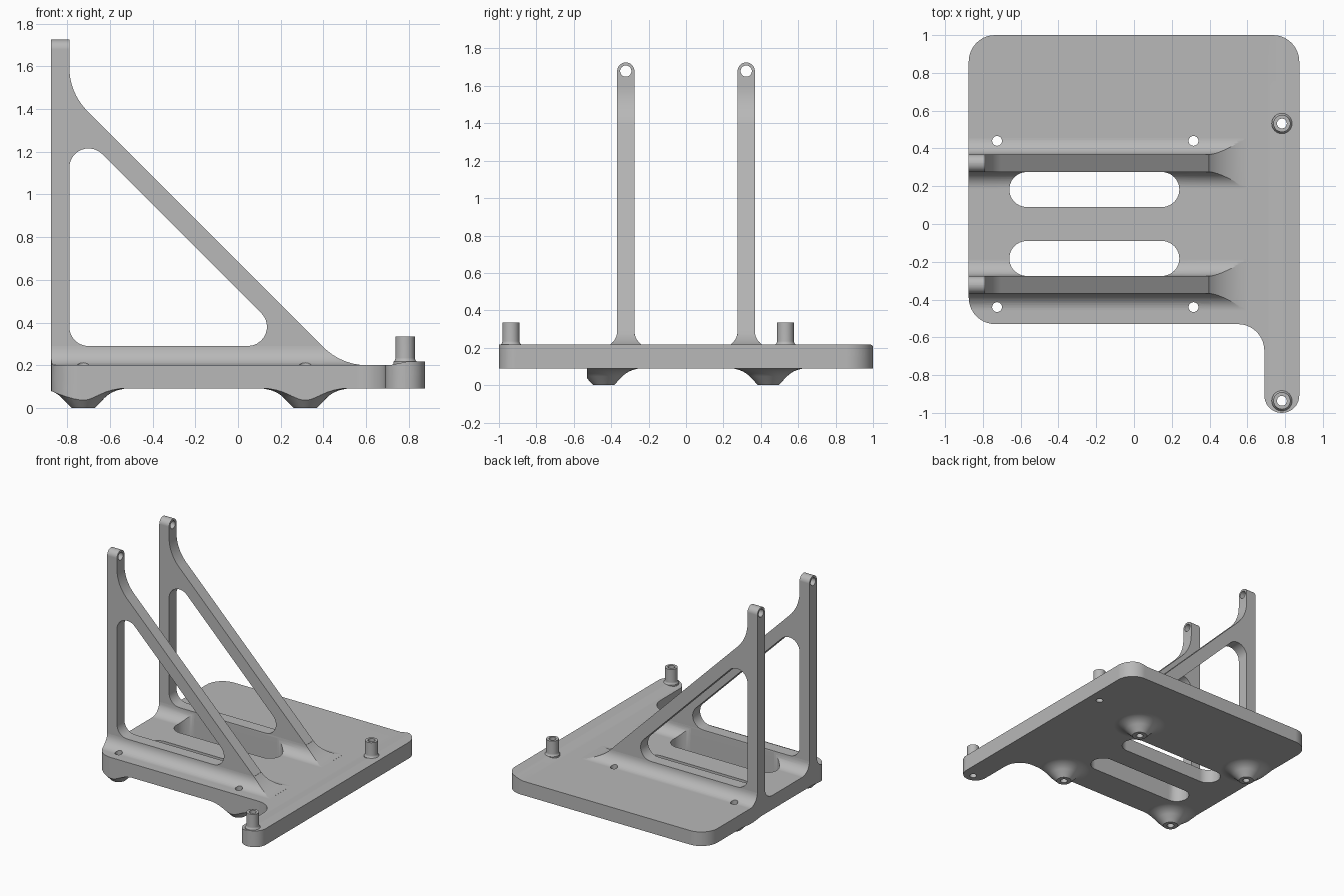
import bpy, bmesh
from math import sin, cos, pi, sqrt, tan
from mathutils import Vector

if "Cube" in bpy.data.objects:
    bpy.data.objects.remove(bpy.data.objects["Cube"], do_unlink=True)

grey = bpy.data.materials.new("matte grey")
grey.use_nodes = True
COLOUR = (0.48, 0.48, 0.48, 1)
grey.diffuse_color = COLOUR
grey.node_tree.nodes["Principled BSDF"].inputs["Base Color"].default_value = COLOUR

TOP, BOTTOM = 0.2, 0.09
HALF, WALL_Y, FOOT = 0.046, 0.322, 0.09   # wall half thickness, offset, foot fillet
SILL = TOP + FOOT


def loft(name, rings):
    """Closed solid skinned through rings of equal length."""
    bm = bmesh.new()
    loops = [[bm.verts.new(p) for p in ring] for ring in rings]
    n = len(loops[0])
    for a, b in zip(loops, loops[1:]):
        for i in range(n):
            j = (i + 1) % n
            bm.faces.new((a[i], a[j], b[j], b[i]))
    bm.faces.new(loops[0])
    bm.faces.new(loops[-1])
    bmesh.ops.recalc_face_normals(bm, faces=bm.faces)
    mesh = bpy.data.meshes.new(name)
    bm.to_mesh(mesh)
    bm.free()
    mesh.materials.append(grey)
    obj = bpy.data.objects.new(name, mesh)
    bpy.context.collection.objects.link(obj)
    return obj


def prism(name, pts, axis, lo, hi):
    """Extrude a 2D outline along x, y or z."""
    place = {"x": lambda p, d: (d, p[0], p[1]),
             "y": lambda p, d: (p[0], d, p[1]),
             "z": lambda p, d: (p[0], p[1], d)}[axis]
    return loft(name, [[place(p, d) for p in pts] for d in (lo, hi)])


def turned(name, x, y, profile, sides=40):
    """Round part about a vertical axis from (radius, z) pairs."""
    return loft(name, [[(x + r * cos(2 * pi * i / sides), y + r * sin(2 * pi * i / sides), z)
                        for i in range(sides)] for r, z in profile])


def rounded(corners, steps=10):
    """Outline with each (x, y, radius) corner replaced by an arc."""
    out = []
    for i, (x, y, r) in enumerate(corners):
        p = Vector((x, y))
        if not r:
            out.append(p)
            continue
        a = (Vector(corners[i - 1][:2]) - p).normalized()
        b = (Vector(corners[(i + 1) % len(corners)][:2]) - p).normalized()
        half = a.angle(b) / 2
        centre = p + (a + b).normalized() * r / sin(half)
        start, end = p + a * r / tan(half) - centre, p + b * r / tan(half) - centre
        sweep = pi - 2 * half
        for k in range(steps + 1):
            t = k / steps
            out.append(centre + (start * sin((1 - t) * sweep) + end * sin(t * sweep)) / sin(sweep))
    return out


def combine(obj, other, operation, keep=False):
    mod = obj.modifiers.new("combine", "BOOLEAN")
    mod.operation, mod.solver, mod.object = operation, "EXACT", other
    bpy.context.view_layer.objects.active = obj
    bpy.ops.object.modifier_apply(modifier=mod.name)
    if not keep:
        bpy.data.objects.remove(other, do_unlink=True)


# Base plate with a narrow arm reaching forward
outline = rounded([(-0.875, 1, 0.14), (-0.875, -0.53, 0.14), (0.69, -0.53, 0.14),
                   (0.69, -1, 0.092), (0.875, -1, 0.092), (0.875, 1, 0.14)])
base = prism("base_plate", outline, "z", BOTTOM, TOP)
trim = prism("outline_trim", outline, "z", -0.5, 1)
trim.hide_render = True


def add_trimmed(part):
    combine(part, trim, "INTERSECT", keep=True)
    combine(base, part, "UNION")


# Raised strip along the left edge
add_trimmed(prism("edge_strip", [(0.71, 0.15), (0.71, TOP), (0.79, 0.217), (0.9, 0.217), (0.9, 0.15)],
                  "y", -1.1, 1.1))


def foot_section(x, y, top):
    """Flared wall foot, cut off at the given height."""
    end = FOOT - sqrt(FOOT ** 2 - (SILL - top) ** 2)
    side = []
    for k in range(11):
        a = pi / 2 * k / 10
        z = min(SILL - FOOT * cos(a), top)
        side.append((HALF + max(FOOT * (1 - sin(a)), end), z))
    side.insert(0, (HALF + FOOT, 0.15))
    return [(x, y + w, z) for w, z in side] + [(x, y - w, z) for w, z in reversed(side)]


# Filleted wall feet, running out into the plate
for s in (-1, 1):
    rings = [foot_section(-0.9, s * WALL_Y, SILL)]
    for k in range(13):
        x = 0.396 + 0.196 * k / 12
        top = min(SILL - 0.0005, 0.49 - sqrt(0.29 ** 2 - (x - 0.605) ** 2))
        rings.append(foot_section(x, s * WALL_Y, top))
    add_trimmed(loft("wall_foot", rings))

# Flared mounting pads underneath
pad = [(0.055, 0), (0.1, 0.047), (0.115, 0.06), (0.135, 0.073), (0.16, 0.083),
       (0.195, 0.0905), (0.195, 0.13)]
holes = [(x, y) for x in (-0.725, 0.315) for y in (-0.44, 0.44)]
for x, y in holes:
    add_trimmed(turned("mounting_pad", x, y, pad))

# Hollow standoffs on the strip
posts = [(0.783, 0.532), (0.783, -0.936)]
for x, y in posts:
    combine(base, turned("standoff", x, y, [(0.054, 0.15), (0.054, 0.217), (0.048, 0.224),
                                            (0.045, 0.235), (0.045, 0.335)]), "UNION")

# Slots and screw holes
for s in (-1, 1):
    lo, hi = sorted((s * 0.09, s * 0.275))
    slot = rounded([(-0.66, lo, 0.0924), (0.24, lo, 0.0924), (0.24, hi, 0.0924), (-0.66, hi, 0.0924)])
    combine(base, prism("slot_cutter", slot, "z", -0.1, 0.6), "DIFFERENCE")
for x, y in holes + posts:
    combine(base, turned("hole_cutter", x, y, [(0.026, -0.1), (0.026, 0.6)], 24), "DIFFERENCE")

# Triangular wall frames with an eyelet at the top of each post
frame = rounded([(-0.875, 0.2, 0), (-0.875, 1.8, 0), (-0.79, 1.8, 0), (-0.79, 1.475, 0.29),
                 (0.395, 0.29, 0), (0.395, 0.2, 0)])
window = rounded([(-0.79, SILL, 0.09), (-0.79, 1.343, 0.09), (0.263, SILL, 0.09)])
walls = []
for s, label in ((-1, "front"), (1, "back")):
    y = s * WALL_Y
    wall = prism(label + "_wall_frame", frame, "y", y - 0.1, y + 0.1)
    combine(wall, prism("window_cutter", window, "y", y - 0.2, y + 0.2), "DIFFERENCE")
    arch = rounded([(y - HALF, 0.1, 0), (y + HALF, 0.1, 0), (y + HALF, 1.725, HALF - 0.0005),
                    (y - HALF, 1.725, HALF - 0.0005)])
    combine(wall, prism("wall_arch", arch, "x", -1, 1), "INTERSECT")
    eye = [(y + 0.03 * cos(k * pi / 16), 1.679 + 0.03 * sin(k * pi / 16)) for k in range(32)]
    combine(wall, prism("eyelet_cutter", eye, "x", -1, -0.6), "DIFFERENCE")
    walls.append(wall)

bpy.data.objects.remove(trim, do_unlink=True)

# Smooth the rounded faces, keep edges crisp
for obj in [base] + walls:
    bpy.ops.object.select_all(action="DESELECT")
    obj.select_set(True)
    bpy.context.view_layer.objects.active = obj
    bpy.ops.object.shade_smooth_by_angle(angle=0.5)
    mod = obj.modifiers.new("even_shading", "WEIGHTED_NORMAL")
    mod.keep_sharp = True
